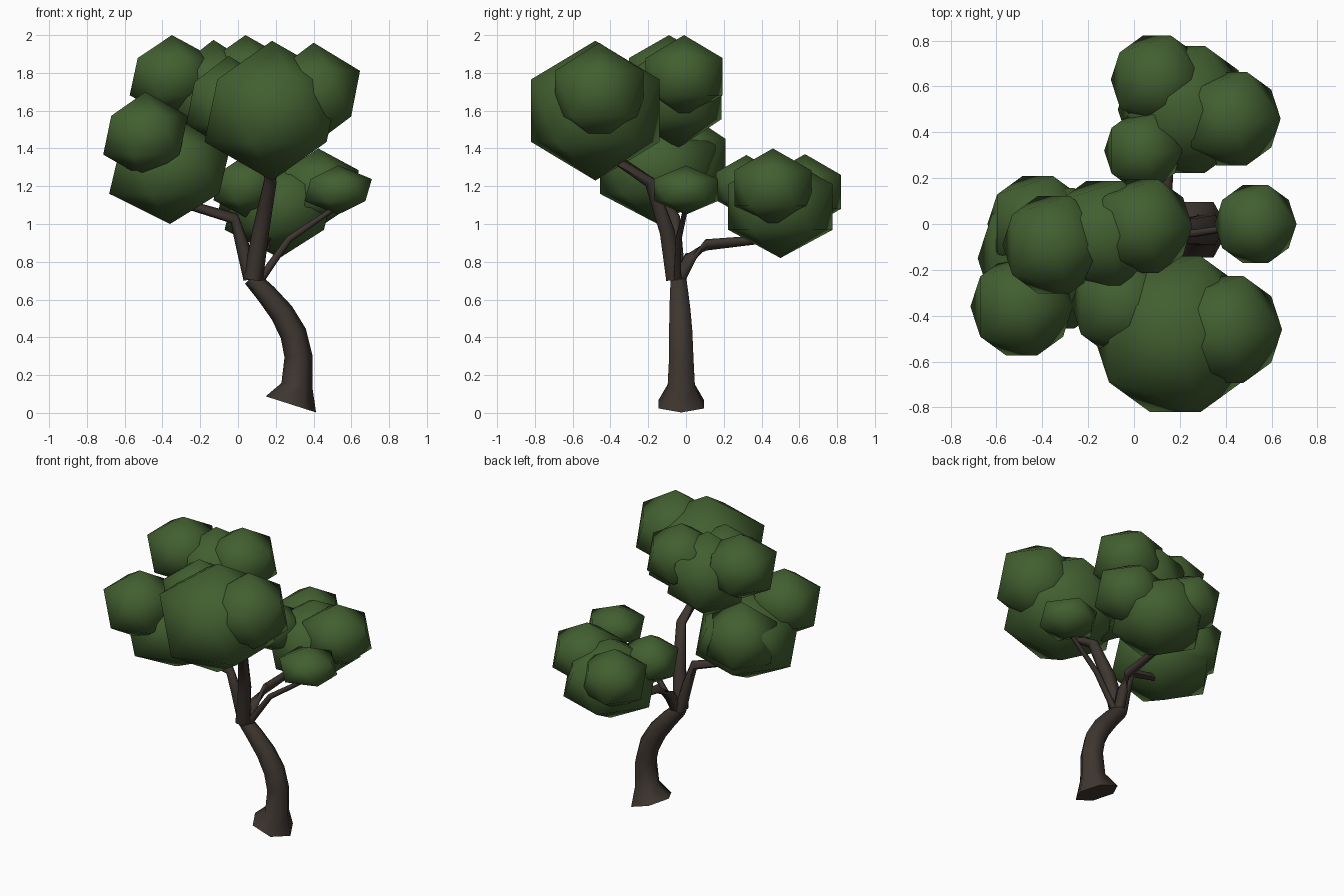
import bpy, bmesh, math
from mathutils import Vector

if "Cube" in bpy.data.objects:
    bpy.data.objects.remove(bpy.data.objects["Cube"])


def material(name, color):
    m = bpy.data.materials.new(name)
    m.diffuse_color = (*color, 1)
    m.use_nodes = True
    m.node_tree.nodes["Principled BSDF"].inputs["Base Color"].default_value = m.diffuse_color
    return m


LEAF = material("leaf green", (0.055, 0.115, 0.030))
BARK = material("bark brown", (0.047, 0.036, 0.029))


def tube(name, path, sides=6):
    """Smooth tapered limb; path rows are x, y, z, radius."""
    bm = bmesh.new()
    pts = [Vector(p[:3]) for p in path]
    rings = []
    for i, p in enumerate(pts):
        t = (pts[min(i + 1, len(pts) - 1)] - pts[max(i - 1, 0)]).normalized()
        ref = Vector((0, 1, 0)) if abs(t.y) < 0.8 else Vector((1, 0, 0))
        u = (ref - t * ref.dot(t)).normalized()
        v = t.cross(u)
        r = path[i][3]
        rings.append([bm.verts.new(p + r * (math.cos(a) * u + math.sin(a) * v))
                      for a in (2 * math.pi * (k + 0.5) / sides for k in range(sides))])
    for a, b in zip(rings, rings[1:]):
        for k in range(sides):
            n = (k + 1) % sides
            bm.faces.new((a[k], a[n], b[n], b[k]))
    bm.faces.new(rings[0][::-1])
    bm.faces.new(rings[-1])
    bmesh.ops.recalc_face_normals(bm, faces=bm.faces)
    me = bpy.data.meshes.new(name)
    bm.to_mesh(me)
    bm.free()
    me.materials.append(BARK)
    ob = bpy.data.objects.new(name, me)
    bpy.context.collection.objects.link(ob)
    bpy.context.view_layer.objects.active = ob
    ob.select_set(True)
    bpy.ops.object.shade_smooth_by_angle(angle=math.radians(61))
    ob.select_set(False)


def leaf_clump(name, x, y, z, r, rz):
    """Squashed icosahedron with soft shading."""
    bpy.ops.mesh.primitive_ico_sphere_add(subdivisions=1, radius=1, location=(x, y, z))
    ob = bpy.context.object
    ob.name = name
    ob.scale = (r, r, rz)
    bpy.ops.object.transform_apply(location=False, rotation=False, scale=True)
    bpy.ops.object.shade_smooth()
    ob.data.materials.append(LEAF)
    ob.select_set(False)


# Trunk with a flared, tilted foot
tube("trunk", [(0.28, -0.025, 0.045, 0.140), (0.312, -0.025, 0.145, 0.083),
               (0.320, -0.025, 0.300, 0.074), (0.293, -0.028, 0.420, 0.071),
               (0.232, -0.032, 0.530, 0.064), (0.150, -0.037, 0.630, 0.055),
               (0.070, -0.040, 0.715, 0.045)])

# Branches
tube("front_branch", [(0.08, -0.06, 0.71, 0.052), (0.12, -0.10, 0.96, 0.045),
                      (0.17, -0.19, 1.22, 0.034), (0.17, -0.38, 1.35, 0.026)])
tube("left_branch", [(0.07, -0.04, 0.71, 0.042), (0.02, -0.05, 0.90, 0.035),
                     (-0.02, -0.06, 1.03, 0.031), (-0.26, -0.10, 1.10, 0.024)])
tube("back_branch", [(0.09, -0.05, 0.68, 0.038), (0.11, 0.02, 0.82, 0.036),
                     (0.14, 0.11, 0.89, 0.030), (0.16, 0.42, 0.92, 0.022)])
tube("right_branch", [(0.08, -0.04, 0.65, 0.024), (0.15, -0.045, 0.75, 0.021),
                      (0.27, -0.04, 0.92, 0.018), (0.52, 0.0, 1.09, 0.013)])

# Foliage clumps: x, y, z, radius, half height
CLUMPS = {
    "front_foliage": [(0.18, -0.48, 1.60, 0.40, 0.37), (0.40, -0.46, 1.69, 0.275, 0.27),
                      (-0.05, -0.35, 1.64, 0.25, 0.25)],
    "left_foliage": [(-0.49, -0.36, 1.47, 0.25, 0.23), (-0.36, -0.15, 1.29, 0.36, 0.29),
                     (-0.42, 0.0, 1.34, 0.245, 0.25)],
    "top_foliage": [(-0.35, -0.09, 1.78, 0.25, 0.22), (0.04, -0.01, 1.78, 0.24, 0.22),
                    (-0.13, -0.05, 1.685, 0.28, 0.29)],
    "back_foliage": [(0.10, 0.63, 1.17, 0.225, 0.20), (0.22, 0.50, 1.09, 0.325, 0.27),
                     (0.425, 0.46, 1.19, 0.24, 0.21), (0.04, 0.32, 1.20, 0.19, 0.165)],
    "right_foliage": [(0.53, 0.0, 1.18, 0.20, 0.13)],
}
for part, clumps in CLUMPS.items():
    for i, c in enumerate(clumps, 1):
        leaf_clump(f"{part}_{i}", *c)
